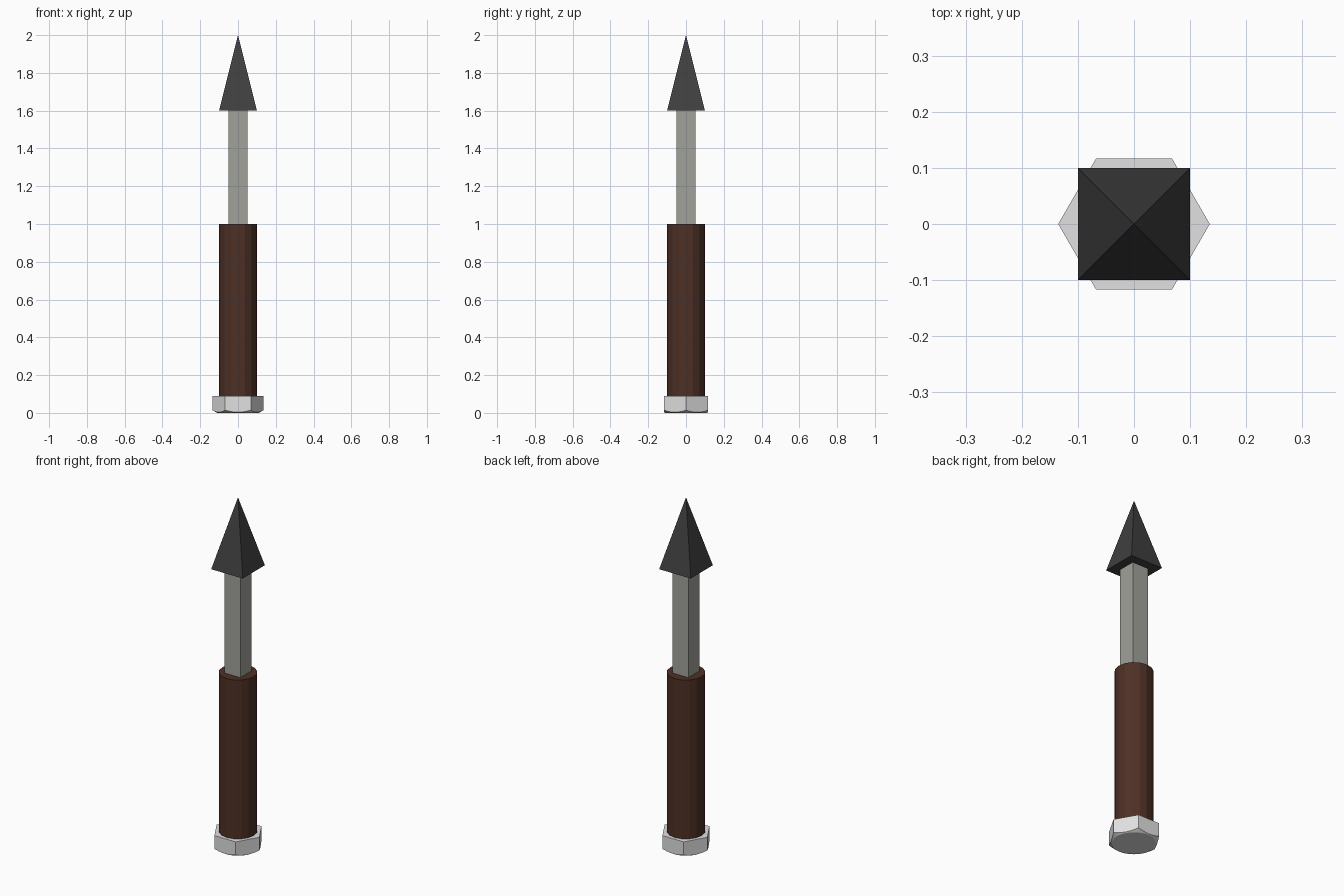
import bpy, bmesh, math

if "Cube" in bpy.data.objects:
    bpy.data.objects.remove(bpy.data.objects["Cube"])


def material(name, r, g, b):
    m = bpy.data.materials.new(name)
    m.diffuse_color = (r, g, b, 1)
    m.use_nodes = True
    m.node_tree.nodes["Principled BSDF"].inputs["Base Color"].default_value = m.diffuse_color
    return m


def loft(name, rings, mat):
    """Skin a stack of equal-length rings and cap both ends."""
    bm = bmesh.new()
    loops = [[bm.verts.new(p) for p in ring] for ring in rings]
    for a, b in zip(loops, loops[1:]):
        n = len(a)
        for i in range(n):
            j = (i + 1) % n
            bm.faces.new((a[i], a[j], b[j], b[i]))
    bm.faces.new(loops[0][::-1])
    bm.faces.new(loops[-1])
    bmesh.ops.remove_doubles(bm, verts=bm.verts, dist=1e-5)
    bmesh.ops.recalc_face_normals(bm, faces=bm.faces)
    mesh = bpy.data.meshes.new(name)
    bm.to_mesh(mesh)
    bm.free()
    mesh.materials.append(mat)
    ob = bpy.data.objects.new(name, mesh)
    bpy.context.collection.objects.link(ob)
    return ob


def ring(n, r, z, turn=0.0):
    return [(r * math.cos(2 * math.pi * i / n + turn),
             r * math.sin(2 * math.pi * i / n + turn), z) for i in range(n)]


steel = material("pale steel", 0.75, 0.75, 0.75)
wood = material("dark brown wood", 0.075, 0.03, 0.019)
iron = material("grey iron", 0.36, 0.36, 0.33)
black = material("blackened metal", 0.05, 0.05, 0.05)

# Hexagonal pommel nut, its lower corners cut by a cone
FLAT, DISC, TOP, SEG = 0.117, 0.111, 0.09, 36
low, high = [], []
for i in range(SEG):
    t = 2 * math.pi * i / SEG
    off = (t % (math.pi / 3)) - math.pi / 6
    r = FLAT / math.cos(off)
    x, y = r * math.cos(t), r * math.sin(t)
    low.append((x, y, (r - DISC) * 0.6))
    high.append((x, y, TOP))
loft("pommel_nut", [ring(SEG, DISC, 0), low, high], steel)

# Round handle and square shaft
loft("handle", [ring(16, 0.1, 0.08), ring(16, 0.1, 1.0)], wood)
s = math.sqrt(2)
loft("shaft", [ring(4, 0.05 * s, 0.95, math.pi / 4),
               ring(4, 0.05 * s, 1.6, math.pi / 4)], iron)

# Four-sided spear point
bpy.ops.mesh.primitive_cone_add(vertices=4, radius1=0.1 * s, radius2=0, depth=0.4,
                                location=(0, 0, 1.8), rotation=(0, 0, math.pi / 4))
tip = bpy.context.object
tip.name = "spear_point"
tip.data.materials.append(black)
